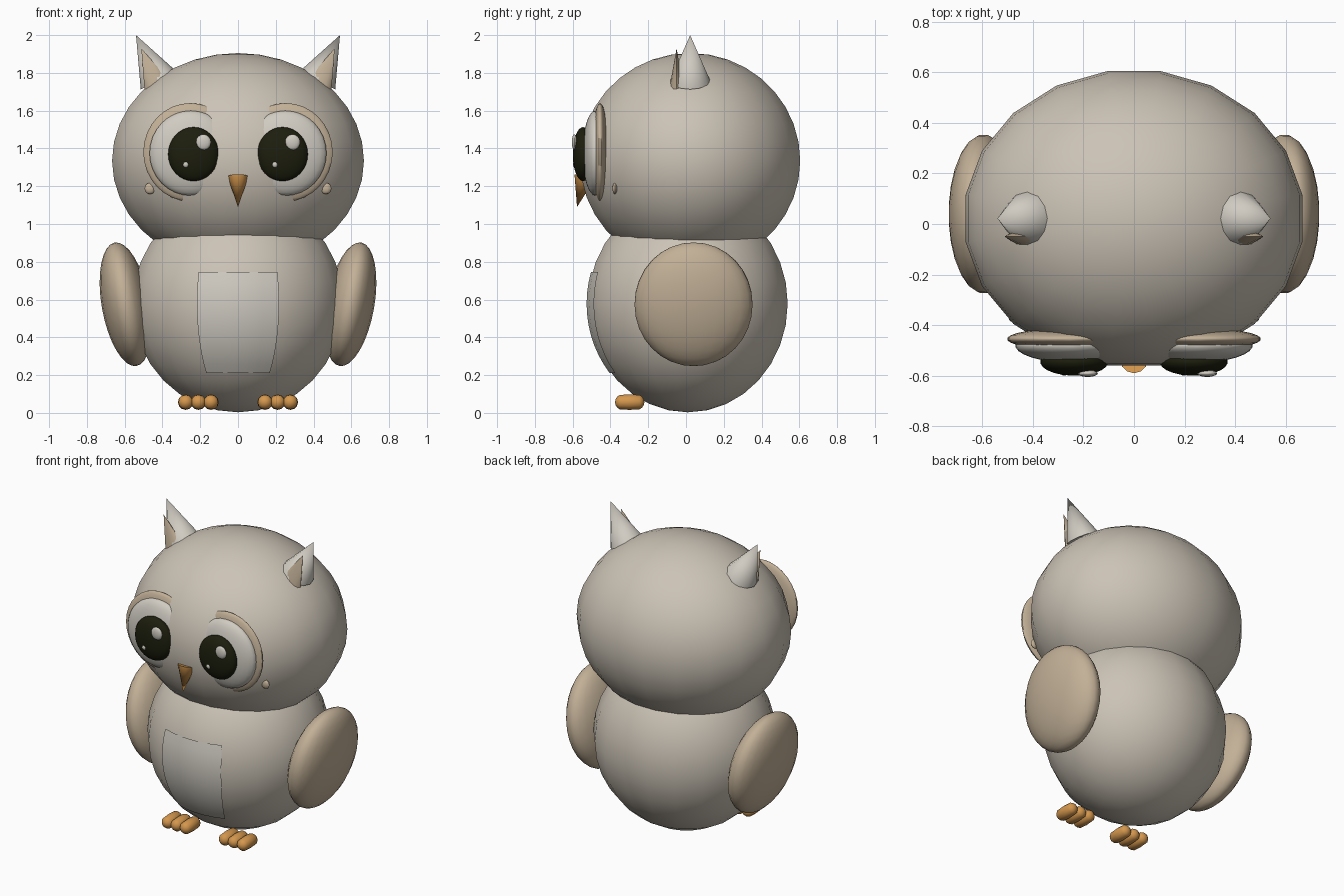
import bpy, bmesh, math
from mathutils import Vector, Matrix

if "Cube" in bpy.data.objects:
    bpy.data.objects.remove(bpy.data.objects["Cube"])


def material(name, rgb):
    m = bpy.data.materials.new(name)
    m.diffuse_color = (*rgb, 1)
    m.use_nodes = True
    m.node_tree.nodes["Principled BSDF"].inputs["Base Color"].default_value = m.diffuse_color
    return m


FEATHER = material("warm_grey_feather", (0.60, 0.545, 0.465))
PALE = material("pale_grey", (0.63, 0.60, 0.54))
TAN = material("tan", (0.54, 0.435, 0.31))
ORANGE = material("orange", (0.66, 0.31, 0.075))
DARK = material("near_black", (0.012, 0.013, 0.004))


def finish(name, bm, mat, angle=50):
    me = bpy.data.meshes.new(name)
    bmesh.ops.recalc_face_normals(bm, faces=bm.faces)
    bm.to_mesh(me)
    bm.free()
    me.materials.append(mat)
    ob = bpy.data.objects.new(name, me)
    bpy.context.collection.objects.link(ob)
    bpy.ops.object.select_all(action='DESELECT')
    ob.select_set(True)
    bpy.context.view_layer.objects.active = ob
    bpy.ops.object.shade_smooth_by_angle(angle=math.radians(angle))
    return ob


def ellipsoid(name, loc, radii, mat, seg=24, rings=14, rot=None, keep=None):
    """Squashed sphere; keep(vertex position) trims it to a patch."""
    bm = bmesh.new()
    bmesh.ops.create_uvsphere(bm, u_segments=seg, v_segments=rings, radius=1)
    bm.transform(Matrix.Rotation(math.pi / seg, 4, 'Z'))
    tilt = rot or Matrix.Identity(4)
    bm.transform(Matrix.Translation(loc) @ tilt @ Matrix.Diagonal((*radii, 1)))
    if keep:
        gone = [f for f in bm.faces if not keep(f.calc_center_median())]
        bmesh.ops.delete(bm, geom=gone, context='FACES')
    return finish(name, bm, mat)


def cone(name, base, tip, radius, mat, seg=12, y_scale=1.0):
    """Cone from base centre to tip, optionally flattened along y."""
    base, tip = Vector(base), Vector(tip)
    axis = tip - base
    bm = bmesh.new()
    bmesh.ops.create_cone(bm, cap_ends=True, segments=seg, radius1=radius,
                          radius2=0, depth=axis.length)
    bm.transform(Matrix.Translation((0, 0, axis.length / 2)))
    bm.transform(Vector((0, 0, 1)).rotation_difference(axis).to_matrix().to_4x4())
    bm.transform(Matrix.Translation(base) @ Matrix.Diagonal((1, y_scale, 1, 1)))
    return finish(name, bm, mat)


def capsule(name, loc, radius, length, mat):
    """Rounded rod lying along y."""
    bm = bmesh.new()
    bmesh.ops.create_uvsphere(bm, u_segments=12, v_segments=8, radius=radius)
    for v in bm.verts:
        if abs(v.co.z) < 1e-5:
            continue
        v.co.z += math.copysign(length / 2 - radius, v.co.z)
    bm.transform(Matrix.Translation(loc) @ Matrix.Rotation(math.pi / 2, 4, 'X'))
    return finish(name, bm, mat)


# Body and head
BODY_C, BODY_R = (0, 0.01, 0.578), (0.565, 0.535, 0.575)
ellipsoid("body", BODY_C, BODY_R, FEATHER, 20, 16)
ellipsoid("head", (0, 0.022, 1.335), (0.675, 0.59, 0.57), FEATHER, 20, 18)

# Belly patch hugging the body surface
ellipsoid("belly_patch", BODY_C, [r + 0.003 for r in BODY_R], PALE, 40, 32,
          keep=lambda c: c.y < 0 and 0.22 < c.z < 0.72
          and abs(c.x) < (0.2 if c.z > 0.3 else 0.17))

# Beak
cone("beak", (0, -0.537, 1.25), (0, -0.577, 1.09), 0.055, ORANGE, 12)

for side, s in (("left", -1), ("right", 1)):
    # Wings, leaning outwards at the top
    ellipsoid(side + "_wing", (s * 0.595, 0.04, 0.575), (0.128, 0.315, 0.332),
              TAN, 24, 16, Matrix.Rotation(s * math.radians(10), 4, 'Y'))

    # Ears with a tan inner cone
    cone(side + "_ear", (s * 0.42, 0.022, 1.76), (s * 0.54, 0.022, 2.0),
         0.106, PALE, 12)
    cone(side + "_inner_ear", (s * 0.43, -0.05, 1.735), (s * 0.512, -0.05, 1.93),
         0.07, TAN, 12, 0.5)

    # Eyes: tan rim, pale eyeball, dark pupil, two glints
    ellipsoid(side + "_eye_rim", (s * 0.253, -0.455, 1.38), (0.25, 0.043, 0.26),
              TAN, 28, 16)
    ellipsoid(side + "_eyeball", (s * 0.25, -0.48, 1.375), (0.22, 0.068, 0.225),
              PALE, 28, 16)
    px = s * 0.236
    ellipsoid(side + "_pupil", (px, -0.545, 1.37), (0.135, 0.055, 0.143),
              DARK, 24, 16)
    ellipsoid(side + "_large_glint", (px + 0.053, -0.591, 1.433),
              (0.04, 0.014, 0.042), PALE, 14, 8)
    ellipsoid(side + "_small_glint", (px - 0.04, -0.588, 1.315),
              (0.016, 0.012, 0.017), PALE, 10, 6)

    # Cheek spots
    ellipsoid(side + "_cheek_spot", (s * 0.465, -0.377, 1.188),
              (0.03, 0.013, 0.03), TAN, 10, 6)

    # Three toes per foot
    for i in range(3):
        capsule(f"{side}_toe_{i + 1}", (s * (0.143 + 0.067 * i), -0.298, 0.057),
                0.041, 0.156, ORANGE)
